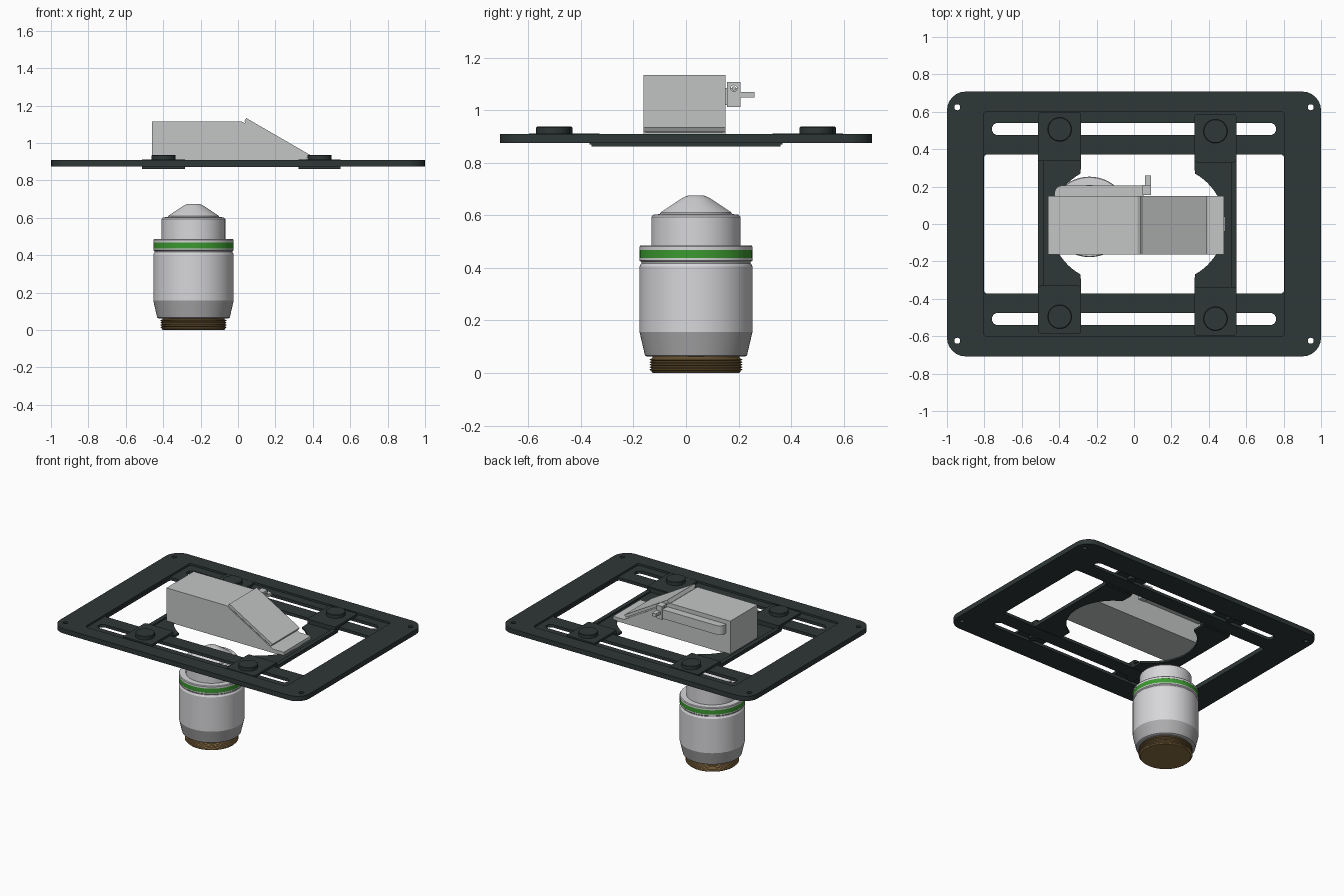
import bpy, math
from mathutils import Matrix

if "Cube" in bpy.data.objects:
    bpy.data.objects.remove(bpy.data.objects["Cube"])


def material(name, rgb):
    m = bpy.data.materials.new(name)
    m.diffuse_color = (*rgb, 1)
    m.use_nodes = True
    m.node_tree.nodes["Principled BSDF"].inputs["Base Color"].default_value = m.diffuse_color
    return m


DARK = material("dark_anodised", (0.028, 0.038, 0.038))
GREY = material("housing_grey", (0.55, 0.56, 0.56))
WHITE = material("barrel_white", (0.68, 0.68, 0.70))
SHADE = material("taper_grey", (0.42, 0.42, 0.43))
GREEN = material("band_green", (0.045, 0.32, 0.03))
BRASS = material("thread_brass", (0.26, 0.16, 0.06))


def finish(obj, mat):
    obj.data.materials.clear()
    obj.data.materials.append(mat)
    bpy.ops.object.select_all(action='DESELECT')
    obj.select_set(True)
    bpy.context.view_layer.objects.active = obj
    bpy.ops.object.shade_smooth_by_angle(angle=math.radians(25))
    return obj


def rect(x0, x1, y0, y1, r=0.0, n=6):
    """Rectangle outline with rounded corners."""
    if r == 0:
        return [(x0, y0), (x1, y0), (x1, y1), (x0, y1)]
    pts = []
    for cx, cy, a in ((x1 - r, y1 - r, 0), (x0 + r, y1 - r, 90), (x0 + r, y0 + r, 180), (x1 - r, y0 + r, 270)):
        for i in range(n + 1):
            t = math.radians(a + 90 * i / n)
            pts.append((cx + r * math.cos(t), cy + r * math.sin(t)))
    return pts


def circle(cx, cy, r, n=32):
    return [(cx + r * math.cos(2 * math.pi * i / n), cy + r * math.sin(2 * math.pi * i / n)) for i in range(n)]


def plate(name, outlines, h0, h1, mat, axis='z'):
    """Extrude an outline (plus hole outlines) from h0 to h1 along an axis."""
    cu = bpy.data.curves.new(name + "_profile", 'CURVE')
    cu.dimensions = '2D'
    cu.fill_mode = 'BOTH'
    cu.extrude = (h1 - h0) / 2
    for pts in outlines:
        s = cu.splines.new('POLY')
        s.points.add(len(pts) - 1)
        for p, (x, y) in zip(s.points, pts):
            p.co = (x, y, 0, 1)
        s.use_cyclic_u = True
    tmp = bpy.data.objects.new(name + "_tmp", cu)
    bpy.context.collection.objects.link(tmp)
    mesh = bpy.data.meshes.new_from_object(tmp.evaluated_get(bpy.context.evaluated_depsgraph_get()))
    bpy.data.objects.remove(tmp)
    bpy.data.curves.remove(cu)
    mid = (h0 + h1) / 2
    if axis == 'z':
        m = Matrix.Translation((0, 0, mid))
    elif axis == 'y':   # outline is (x, z)
        m = Matrix(((1, 0, 0, 0), (0, 0, -1, mid), (0, 1, 0, 0), (0, 0, 0, 1)))
    else:               # outline is (y, z)
        m = Matrix(((0, 0, 1, mid), (1, 0, 0, 0), (0, 1, 0, 0), (0, 0, 0, 1)))
    mesh.transform(m)
    mesh.name = name
    obj = bpy.data.objects.new(name, mesh)
    bpy.context.collection.objects.link(obj)
    return finish(obj, mat)


def lathe(name, profile, mat, cx, cy, n=64):
    """Spin an (r, z) profile around a vertical axis, with closed ends."""
    verts, faces = [], []
    for r, z in profile:
        verts += [(x, y, z) for x, y in circle(cx, cy, r, n)]
    for k in range(len(profile) - 1):
        for i in range(n):
            j = (i + 1) % n
            faces.append((k * n + i, k * n + j, (k + 1) * n + j, (k + 1) * n + i))
    faces.append(tuple(range(n))[::-1])
    faces.append(tuple(range(len(verts) - n, len(verts))))
    mesh = bpy.data.meshes.new(name)
    mesh.from_pydata(verts, [], faces)
    obj = bpy.data.objects.new(name, mesh)
    bpy.context.collection.objects.link(obj)
    return finish(obj, mat)


# Stage frame: lower layer with slots, upper rim around the recess
outer = rect(-1, 1, -0.708, 0.708, 0.1)
holes = [circle(sx * 0.945, sy * 0.624, 0.016, 20) for sx in (-1, 1) for sy in (-1, 1)]
opening = rect(-0.803, 0.803, -0.372, 0.372, 0.02)
slots = [rect(-0.76, 0.76, s * 0.508 - 0.032, s * 0.508 + 0.032, 0.0315) for s in (-1, 1)]
plate("frame_base", [outer, opening] + slots + holes, 0.875, 0.896, DARK)
plate("frame_rim", [outer, rect(-0.805, 0.805, -0.602, 0.602, 0.02)] + holes, 0.896, 0.91, DARK)

# Two holder arms with arc cut-outs, clamps and knobs
for side, x_in, x_out, shift in (("left", -0.283, -0.512, 0.005), ("right", 0.323, 0.548, -0.005)):
    d = 1 if x_out > 0 else -1
    lo, hi = min(x_in, x_out), max(x_in, x_out)
    edge = x_in + d * 0.162                      # deepest point of the arc
    half = math.asin(0.27 / 0.308)
    arc = [(edge - d * 0.308 * (1 - math.cos(t)), 0.308 * math.sin(t))
           for t in (half * (1 - i / 12) for i in range(25))]
    outline = [(x_out, -0.36), (x_out, 0.36), (x_in, 0.36)] + arc + [(x_in, -0.36)]
    plate(side + "_arm", [outline], 0.862, 0.877, DARK)
    lip = sorted((x_out, x_out - d * 0.03))
    plate(side + "_arm_lip", [rect(*lip, -0.34, 0.34)], 0.877, 0.888, DARK)
    kx = (lo + hi) / 2
    for end, s in (("front", -1), ("back", 1)):
        y0, y1 = sorted((s * 0.335, s * 0.592))
        plate(f"{side}_{end}_clamp", [rect(lo, hi, y0 + shift, y1 + shift, 0.015)], 0.896, 0.912, DARK)
        b0, b1 = sorted((s * 0.336, s * 0.368))
        plate(f"{side}_{end}_clamp_step", [rect(lo, hi, b0, b1)], 0.87, 0.908, DARK)
        lathe(f"{side}_{end}_knob", [(0.028, 0.878), (0.028, 0.912), (0.064, 0.912), (0.064, 0.934),
                                    (0.061, 0.937)], DARK, kx, s * 0.501 + shift, 40)

# Wedge-ended chamber housing and its sloped window
slope = math.tan(math.radians(30))
Y0, Y1 = -0.162, 0.15
foot = 0.02 + (1.115 - 0.9) / slope
plate("chamber_housing", [[(-0.46, 0.872), (0.48, 0.872), (0.48, 0.9), (foot, 0.9), (0.02, 1.115),
                           (-0.46, 1.115)]], Y0, Y1, GREY, 'y')


def on_slope(x, lift):
    return (x + lift * 0.5, 1.115 - (x - 0.02) * slope + lift * 0.866)


plate("window_seat", [[on_slope(0.035, -0.002), on_slope(0.365, -0.002), on_slope(0.365, 0.008),
                       on_slope(0.035, 0.008)]], Y0 + 0.008, Y1 - 0.008, GREY, 'y')
plate("sloped_window", [[on_slope(0.03, 0.008), on_slope(0.375, 0.008), on_slope(0.375, 0.028),
                         on_slope(0.03, 0.028)]], Y0, Y1, GREY, 'y')

# Side duct with connector block and pin
duct = [(-0.425, 0.145), (0.05, 0.145), (0.05, 0.205)]
duct += [(-0.385 - 0.04 * math.sin(t), 0.165 + 0.04 * math.cos(t)) for t in (math.pi / 2 * i / 8 for i in range(9))]
plate("side_duct", [duct], 1.02, 1.085, GREY)
plate("connector_block", [rect(0.156, 0.208, 1.012, 1.108), circle(0.182, 1.083, 0.012, 20)],
      0.045, 0.092, GREY, 'x')
plate("connector_core", [circle(0.182, 1.083, 0.008, 16)], 0.047, 0.09, GREY, 'x')
plate("connector_pin", [rect(0.06, 0.09, 1.048, 1.07)], 0.2, 0.26, GREY, 'y')

# Objective lens: brass thread, tapered base, barrel, green band, nose
CX, CY = -0.238, 0.038
thread = [(0.165, 0.0), (0.17, 0.005)]
for i in range(5):
    z = 0.008 + i * 0.0096
    thread += [(0.168, z), (0.176, z + 0.0035), (0.176, z + 0.006)]
lathe("mount_thread", thread + [(0.166, 0.057), (0.166, 0.068)], BRASS, CX, CY)
lathe("tapered_base", [(0.187, 0.063), (0.194, 0.067), (0.215, 0.157)], SHADE, CX, CY)
lathe("barrel", [(0.215, 0.157), (0.215, 0.405), (0.211, 0.413), (0.208, 0.417), (0.208, 0.422),
                 (0.215, 0.428), (0.215, 0.437)], WHITE, CX, CY)
lathe("colour_band", [(0.2145, 0.437), (0.2145, 0.468)], GREEN, CX, CY)
lathe("barrel_top", [(0.215, 0.468), (0.215, 0.481), (0.211, 0.486), (0.17, 0.486), (0.17, 0.594),
                     (0.163, 0.602), (0.137, 0.605), (0.135, 0.611), (0.055, 0.664), (0.036, 0.674),
                     (0.03, 0.675)], WHITE, CX, CY)
